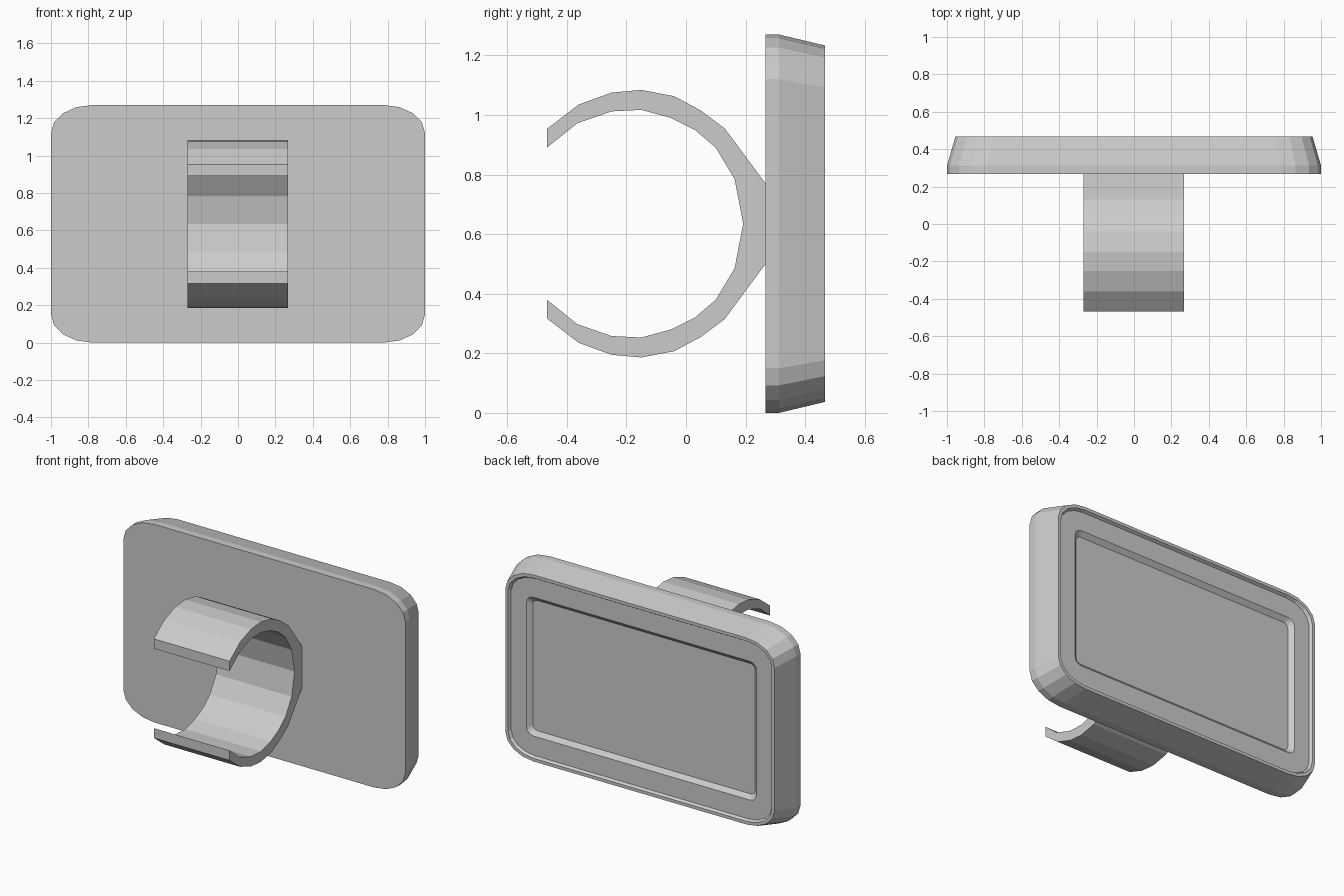
import bpy, bmesh, math

if "Cube" in bpy.data.objects:
    bpy.data.objects.remove(bpy.data.objects["Cube"])

MID = 0.635  # mid height of the whole model


def finish(bm, name):
    bmesh.ops.recalc_face_normals(bm, faces=bm.faces[:])
    mesh = bpy.data.meshes.new(name)
    bm.to_mesh(mesh)
    bm.free()
    obj = bpy.data.objects.new(name, mesh)
    bpy.context.collection.objects.link(obj)
    return obj


def rounded_loop(bm, y, hx, hz, rx, rz, seg=4):
    """Rounded rectangle in the XZ plane with elliptical corners."""
    verts = []
    for q, (sx, sz) in enumerate([(1, 1), (-1, 1), (-1, -1), (1, -1)]):
        for i in range(seg + 1):
            a = math.pi / 2 * (q + i / seg)
            verts.append(bm.verts.new((sx * (hx - rx) + rx * math.cos(a), y,
                                       MID + sz * (hz - rz) + rz * math.sin(a))))
    return verts


def loft(name, sections):
    bm = bmesh.new()
    loops = [rounded_loop(bm, *s) for s in sections]
    for a, b in zip(loops, loops[1:]):
        for i in range(len(a)):
            j = (i + 1) % len(a)
            bm.faces.new((a[i], a[j], b[j], b[i]))
    bm.faces.new(loops[0])
    bm.faces.new(loops[-1])
    return finish(bm, name)


# Display housing: front plate, tapered sides, thin rim, frame, recessed screen
loft("display_housing", [
    (0.267, 1.0, 0.635, 0.22, 0.15),
    (0.312, 1.0, 0.635, 0.22, 0.15),
    (0.467, 0.955, 0.598, 0.20, 0.14),
    (0.467, 0.935, 0.578, 0.18, 0.125),
    (0.450, 0.925, 0.568, 0.17, 0.12),
    (0.450, 0.815, 0.445, 0.05, 0.04),
    (0.425, 0.788, 0.418, 0.035, 0.03),
])

# Strap clip: upper half of the C profile as (y, z), mirrored about mid height
outer = [(-0.467, 0.953), (-0.36, 1.035), (-0.25, 1.075), (-0.15, 1.084),
         (-0.04, 1.063), (0.05, 1.015), (0.13, 0.955), (0.267, 0.77)]
inner = [(-0.467, 0.89), (-0.365, 0.972), (-0.25, 1.012), (-0.15, 1.017),
         (-0.05, 0.99), (0.03, 0.95), (0.10, 0.89), (0.163, 0.785), (0.192, MID)]


def flip(points):
    return [(y, 2 * MID - z) for y, z in points]


profile = outer + flip(outer)[::-1] + flip(inner[:-1]) + inner[::-1]
bm = bmesh.new()
face = bm.faces.new([bm.verts.new((-0.27, y, z)) for y, z in profile])
ext = bmesh.ops.extrude_face_region(bm, geom=[face], use_keep_orig=True)
moved = [g for g in ext["geom"] if isinstance(g, bmesh.types.BMVert)]
bmesh.ops.translate(bm, verts=moved, vec=(0.537, 0, 0))
finish(bm, "strap_clip")
